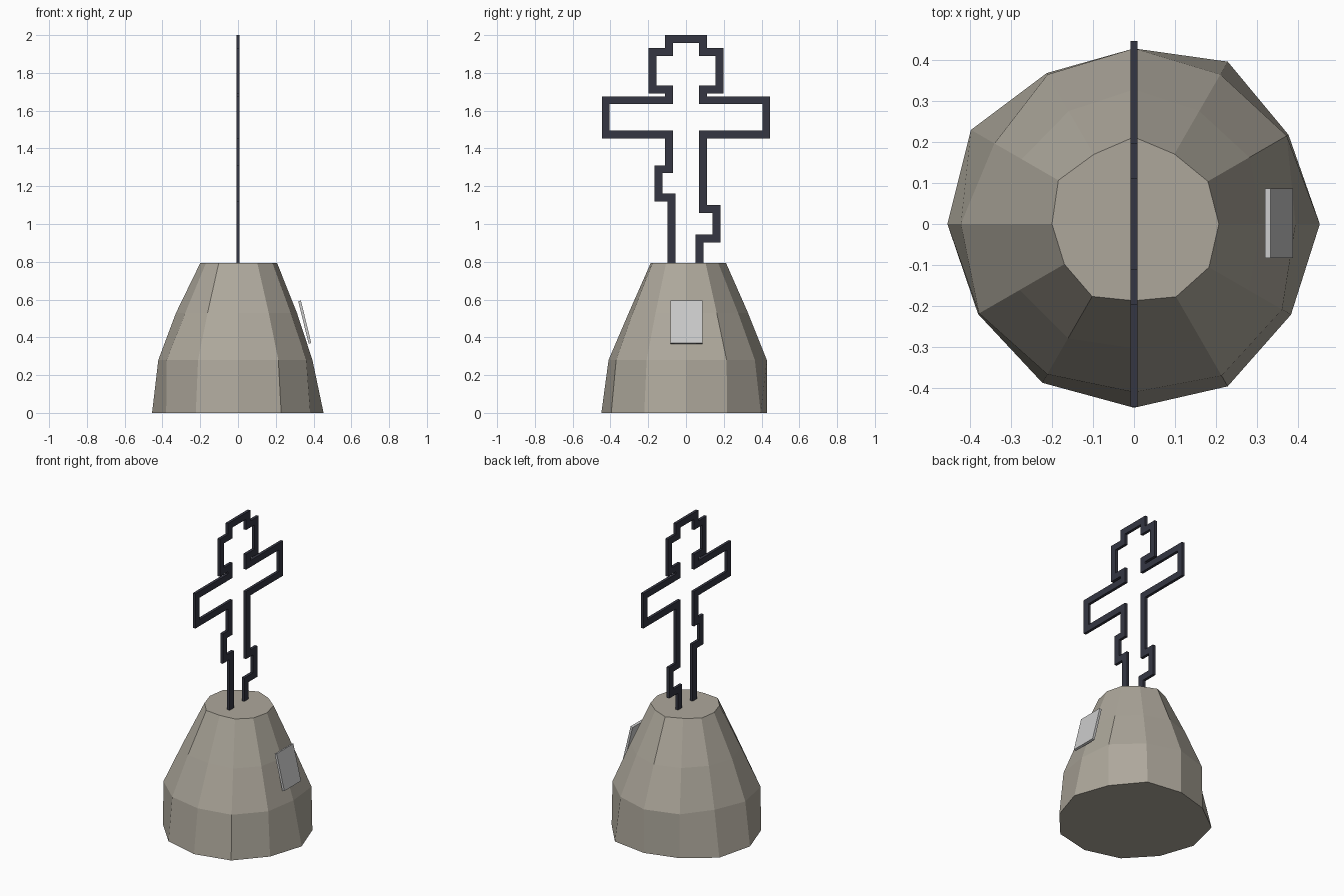
import bpy, bmesh
from math import cos, sin, pi
from mathutils import Vector

if "Cube" in bpy.data.objects:
    bpy.data.objects.remove(bpy.data.objects["Cube"])


def make(name, bm, colour=None):
    bmesh.ops.recalc_face_normals(bm, faces=bm.faces[:])
    me = bpy.data.meshes.new(name)
    bm.to_mesh(me)
    bm.free()
    ob = bpy.data.objects.new(name, me)
    bpy.context.collection.objects.link(ob)
    if colour:
        mat = bpy.data.materials.new(name + "_colour")
        mat.diffuse_color = (*colour, 1)
        mat.use_nodes = True
        mat.node_tree.nodes["Principled BSDF"].inputs["Base Color"].default_value = mat.diffuse_color
        me.materials.append(mat)
    return ob


def bridge(bm, a, b, closed=True):
    n = len(a)
    for i in range(n if closed else n - 1):
        j = (i + 1) % n
        bm.faces.new((a[i], a[j], b[j], b[i]))


# Rough stone mound: four uneven twelve-sided rings (height, radii)
rings = [
    (0.00, [.453, .435, .457, .428, .425, .459, .455, .439, .447, .448, .457, .442]),
    (0.28, [.394, .430, .421, .428, .421, .393, .422, .436, .423, .410, .427, .417]),
    (0.53, [.312, .325, .318, .328, .318, .316, .328, .322, .322, .303, .325, .322]),
    (0.793, [.207, .208, .197, .212, .196, .213, .200, .196, .204, .187, .205, .211]),
]
bm = bmesh.new()
loops = [[bm.verts.new((r * cos(i * pi / 6), r * sin(i * pi / 6), z))
          for i, r in enumerate(radii)] for z, radii in rings]
for low, high in zip(loops, loops[1:]):
    bridge(bm, low, high)
bm.faces.new(loops[0][::-1])
bm.faces.new(loops[-1])
make("stone_mound", bm, (0.42, 0.39, 0.33))

# Open cross outline: centre line of the bar in (y, z), mirrored upper part
upper = [(-.091, 1.473), (-.425, 1.473), (-.425, 1.655), (-.091, 1.655),
         (-.091, 1.712), (-.177, 1.712), (-.177, 1.91), (-.091, 1.91), (-.091, 1.979)]
left_foot = [(-.076, .785), (-.076, 1.14), (-.146, 1.14), (-.146, 1.29), (-.091, 1.29)]
right_foot = [(.091, 1.08), (.162, 1.08), (.162, .923), (.072, .923), (.072, .785)]
path = [Vector(p) for p in left_foot + upper + [(-y, z) for y, z in reversed(upper)] + right_foot]

half_w, half_t = 0.021, 0.009
dirs = [(b - a).normalized() for a, b in zip(path, path[1:])]
norms = [Vector((-d.y, d.x)) for d in dirs]
offs = [norms[0]] + [a + b for a, b in zip(norms, norms[1:])] + [norms[-1]]
bm = bmesh.new()
# Corner lines of the square-section bar, in order around the section
strips = []
for side, x in ((1, half_t), (1, -half_t), (-1, -half_t), (-1, half_t)):
    pts = [p + o * half_w * side for p, o in zip(path, offs)]
    strips.append([bm.verts.new((x, p.x, p.y)) for p in pts])
for k in range(4):
    bridge(bm, strips[k], strips[(k + 1) % 4], closed=False)
for end in (0, -1):
    bm.faces.new([s[end] for s in strips])
make("cross_outline", bm, (0.035, 0.037, 0.055))

# Sloping plaque on the right face
profile = [(.319, .591), (.333, .595), (.388, .370), (.374, .366)]
bm = bmesh.new()
ends = [[bm.verts.new((x, y, z)) for x, z in profile] for y in (-.083, .087)]
bridge(bm, *ends)
for e in ends:
    bm.faces.new(e)
make("plaque", bm)
